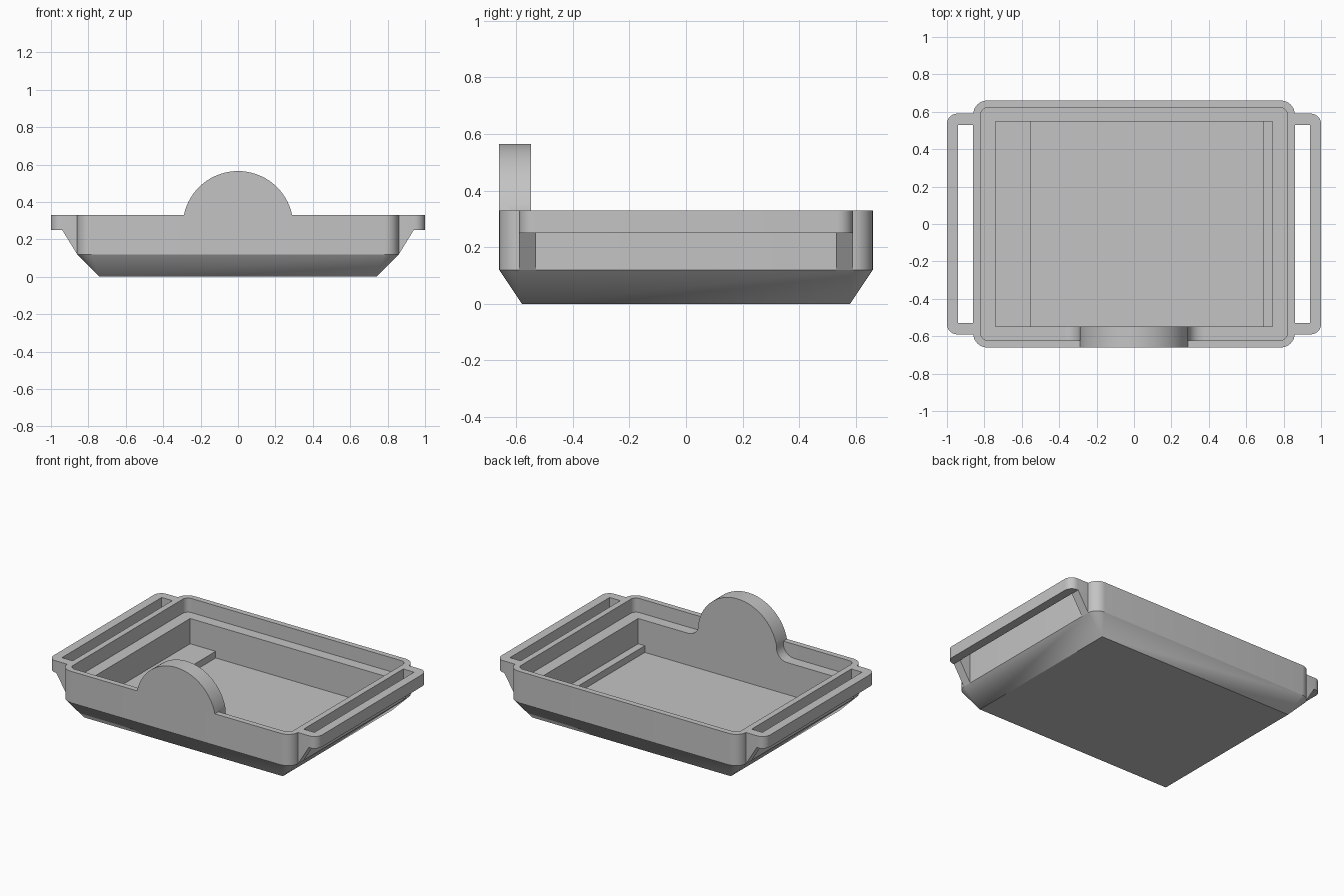
import bpy, bmesh, math
from mathutils import Vector

if "Cube" in bpy.data.objects:
    bpy.data.objects.remove(bpy.data.objects["Cube"], do_unlink=True)

GREY = (0.55, 0.55, 0.55, 1)
mat = bpy.data.materials.new("plain grey")
mat.use_nodes = True
mat.diffuse_color = GREY
mat.node_tree.nodes["Principled BSDF"].inputs["Base Color"].default_value = GREY

RIM, LEDGE, STEP, FLOOR, KNEE = 0.33, 0.235, 0.065, 0.02, 0.12
CAV_X, CAV_Y = 0.74, 0.548


def finish(name, bm):
    bmesh.ops.remove_doubles(bm, verts=bm.verts, dist=1e-5)
    bmesh.ops.recalc_face_normals(bm, faces=bm.faces)
    mesh = bpy.data.meshes.new(name)
    bm.to_mesh(mesh)
    bm.free()
    mesh.materials.append(mat)
    ob = bpy.data.objects.new(name, mesh)
    bpy.context.collection.objects.link(ob)
    bpy.context.view_layer.objects.active = ob
    bpy.ops.object.select_all(action="DESELECT")
    ob.select_set(True)
    bpy.ops.object.shade_smooth_by_angle(angle=math.radians(25))
    return ob


def arc(cx, cy, r, start, end, n=8):
    angles = [math.radians(start + (end - start) * i / n) for i in range(n + 1)]
    return [(cx + r * math.cos(a), cy + r * math.sin(a)) for a in angles]


def rounded_rect(hx, hy, r):
    pts = []
    for k, (sx, sy) in enumerate([(1, 1), (-1, 1), (-1, -1), (1, -1)]):
        pts += arc(sx * (hx - r), sy * (hy - r), r, 90 * k, 90 * k + 90)
    return pts


def prism(name, points, offset):
    """Extrude a closed outline of 3D points along an offset."""
    bm = bmesh.new()
    face = bm.faces.new([bm.verts.new(p) for p in points])
    ext = bmesh.ops.extrude_face_region(bm, geom=[face], use_keep_orig=True)
    moved = [v for v in ext["geom"] if isinstance(v, bmesh.types.BMVert)]
    bmesh.ops.translate(bm, verts=moved, vec=Vector(offset))
    return finish(name, bm)


def box(name, x0, x1, y0, y1, z0, z1):
    return prism(name, [(x0, y0, z0), (x1, y0, z0), (x1, y1, z0), (x0, y1, z0)],
                 (0, 0, z1 - z0))


# Tray body: one skin from the base, over the rim and down into the cavity
sections = [(0.74, 0.58, 0, 0), (0.86, 0.66, 0.075, KNEE), (0.86, 0.66, 0.075, RIM),
            (0.82, 0.622, 0.04, RIM), (0.82, 0.622, 0.04, LEDGE),
            (CAV_X, CAV_Y, 0, LEDGE), (CAV_X, CAV_Y, 0, FLOOR)]
bm = bmesh.new()
rings = [[bm.verts.new((x, y, z)) for x, y in rounded_rect(hx, hy, r)]
         for hx, hy, r, z in sections]
for a, b in zip(rings, rings[1:]):
    for i in range(len(a)):
        j = (i + 1) % len(a)
        bm.faces.new((a[i], a[j], b[j], b[i]))
bm.faces.new(rings[0])
bm.faces.new(rings[-1])
bmesh.ops.dissolve_degenerate(bm, dist=1e-5, edges=bm.edges)
finish("tray_body", bm)

# Raised steps on the cavity floor
box("wide_floor_step", -CAV_X, -0.55, -CAV_Y, CAV_Y, FLOOR, STEP)
box("narrow_floor_step", 0.69, CAV_X, -CAV_Y, CAV_Y, FLOOR, STEP)

# Side handles with sloping brackets beneath their ends
HANDLE_Z, IN, SLOT = 0.25, 0.858, 0.53
outline = ([(IN, -0.59)] + arc(0.945, -0.535, 0.055, -90, 0)
           + arc(0.945, 0.535, 0.055, 0, 90)
           + [(IN, 0.59), (IN, SLOT), (0.94, SLOT), (0.94, -SLOT), (IN, -SLOT)])
for side, s in (("left", 1), ("right", -1)):
    prism(side + "_handle", [(s * x, y, HANDLE_Z) for x, y in outline],
          (0, 0, RIM - HANDLE_Z))
    for end, y in (("front", -0.59), ("back", SLOT)):
        tri = [(0.845, KNEE), (0.86, KNEE), (0.94, HANDLE_Z), (0.845, HANDLE_Z)]
        prism(f"{side}_{end}_bracket", [(s * x, y, z) for x, z in tri], (0, 0.06, 0))

# Round crest on the front wall; its inner half flares onto the ledge
R, CZ = 0.296, 0.269
low = math.degrees(math.asin((RIM - CZ) / R))
dome = arc(0, CZ, R, low, 180 - low, 32)
prism("crest_front", [(x, -0.66, z) for x, z in dome], (0, 0.038, 0))
flare = arc(0.368, LEDGE + 0.078, 0.078, 270, 180)
profile = flare + dome + [(-x, z) for x, z in reversed(flare)]
prism("crest_back", [(x, -0.622, z) for x, z in profile], (0, 0.622 - CAV_Y, 0))
